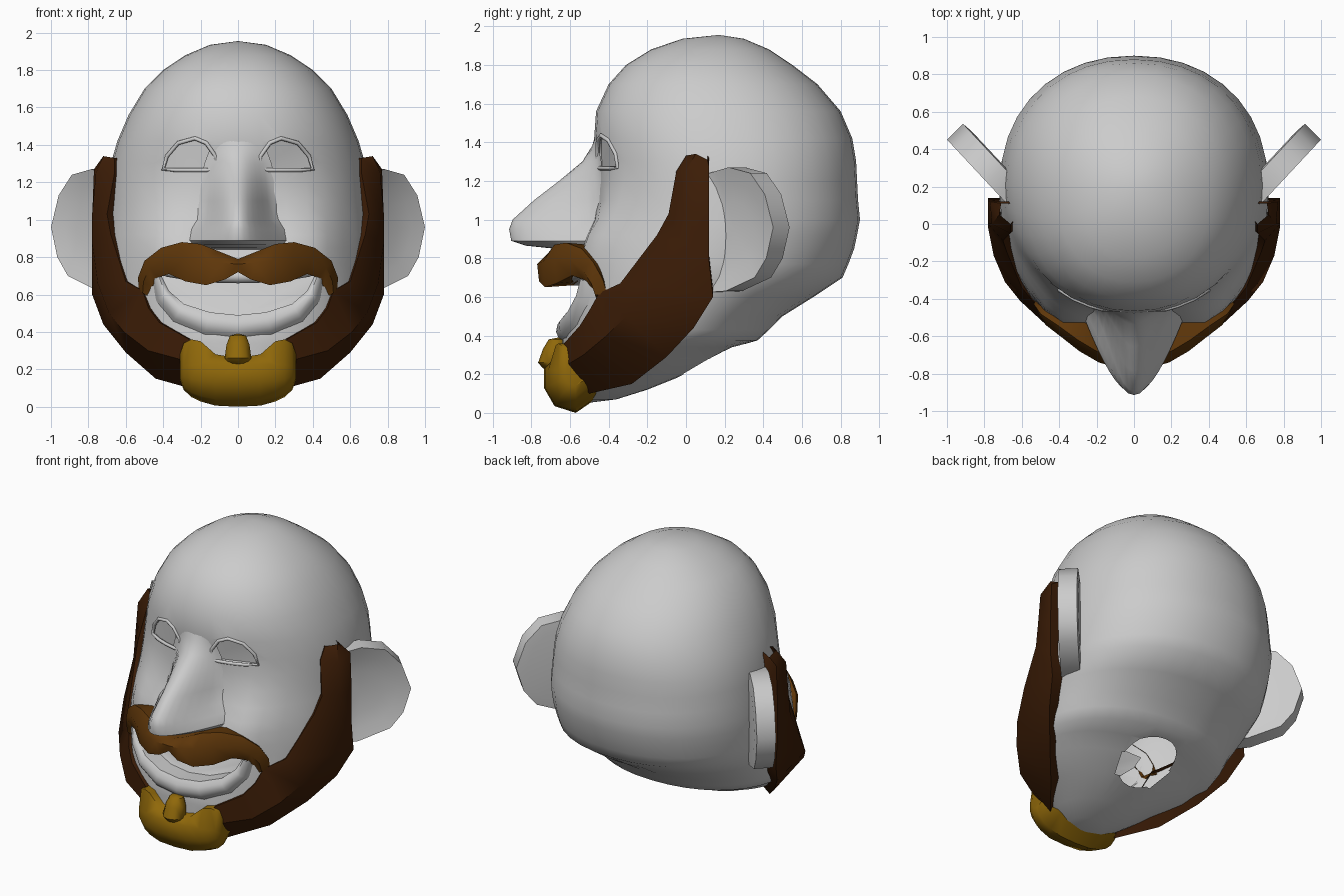
import bpy
import bmesh
import math
from mathutils import Vector

cube = bpy.data.objects.get("Cube")
if cube:
    bpy.data.objects.remove(cube, do_unlink=True)


def material(name, rgb):
    mat = bpy.data.materials.new(name)
    mat.use_nodes = True
    mat.diffuse_color = (*rgb, 1)
    mat.node_tree.nodes["Principled BSDF"].inputs["Base Color"].default_value = (*rgb, 1)
    return mat


SKIN = material("pale grey skin", (0.6, 0.6, 0.6))
DARK = material("dark brown hair", (0.045, 0.012, 0.002))
BROWN = material("brown hair", (0.115, 0.038, 0.003))
GOLD = material("golden hair", (0.28, 0.14, 0.003))
parts = []


def finish(name, bm, mat=None, mirror=False):
    """Turn a bmesh into a linked object, mirrored across x if asked."""
    bmesh.ops.remove_doubles(bm, verts=bm.verts, dist=.0002)
    bmesh.ops.recalc_face_normals(bm, faces=bm.faces)
    mesh = bpy.data.meshes.new(name)
    bm.to_mesh(mesh)
    bm.free()
    obj = bpy.data.objects.new(name, mesh)
    bpy.context.collection.objects.link(obj)
    if mat:
        mesh.materials.append(mat)
        parts.append(obj)
    if mirror:
        mod = obj.modifiers.new("Mirror", "MIRROR")
        mod.use_clip = True
    return obj


def loft(name, rows, mat, closed=False, mirror=False, poles=None):
    """Skin a list of equally long point rows."""
    bm = bmesh.new()
    grid = [[bm.verts.new(p) for p in row] for row in rows]
    count = len(grid[0])
    for a, b in zip(grid, grid[1:]):
        for i in range(count if closed else count - 1):
            j = (i + 1) % count
            bm.faces.new((a[i], a[j], b[j], b[i]))
    for point, row in zip(poles or (), (grid[0], grid[-1])):
        tip = bm.verts.new(point)
        for i in range(count):
            bm.faces.new((tip, row[i], row[(i + 1) % count]))
    return finish(name, bm, mat, mirror)


def baked(obj):
    """Evaluated mesh of an object with its modifiers or bevel."""
    graph = bpy.context.evaluated_depsgraph_get()
    return bpy.data.meshes.new_from_object(obj.evaluated_get(graph))


def tube(name, points, radius, mat, cyclic=False):
    curve = bpy.data.curves.new(name, "CURVE")
    curve.dimensions = "3D"
    curve.bevel_depth = radius
    curve.bevel_resolution = 2
    curve.use_fill_caps = True
    spline = curve.splines.new("POLY")
    spline.points.add(len(points) - 1)
    for target, p in zip(spline.points, points):
        target.co = (*p, 1)
    spline.use_cyclic_u = cyclic
    temp = bpy.data.objects.new(name + " path", curve)
    bpy.context.collection.objects.link(temp)
    mesh = baked(temp)
    bpy.data.objects.remove(temp)
    obj = bpy.data.objects.new(name, mesh)
    bpy.context.collection.objects.link(obj)
    mesh.materials.clear()
    mesh.materials.append(mat)
    parts.append(obj)


# Head sections: height, front y, back y, half width
HEAD = [(1.935, -.02, .3, .15), (1.88, -.18, .43, .28), (1.8, -.31, .55, .4),
        (1.7, -.4, .68, .5), (1.56, -.465, .8, .585), (1.42, -.475, .86, .645),
        (1.3, -.46, .88, .68), (1.2, -.46, .885, .695), (1.1, -.465, .89, .705),
        (1, -.48, .9, .715), (.92, -.51, .885, .72), (.85, -.54, .87, .72),
        (.77, -.575, .84, .72), (.7, -.6, .81, .715), (.6, -.62, .66, .695),
        (.5, -.63, .5, .67), (.43, -.63, .43, .655), (.375, -.64, .37, .63), (.34, -.64, .25, .59),
        (.28, -.64, .14, .53), (.2, -.64, 0, .38), (.12, -.62, -.2, .25), (.07, -.61, -.36, .13)]
POWER = 2.15


def cheek(x, z):
    """Forward swelling of the cheeks."""
    return .085 * math.exp(-((abs(x) - .41) / .16) ** 2 - ((z - .9) / .19) ** 2)


def surface(x, z):
    """Front y of the head at a given x and z."""
    for a, b in zip(HEAD, HEAD[1:]):
        if a[0] >= z >= b[0]:
            t = (a[0] - z) / (a[0] - b[0])
            f, k, w = (p + (q - p) * t for p, q in zip(a[1:], b[1:]))
            bow = max(0, 1 - abs(x / w) ** POWER) ** (1 / POWER)
            return (f + k) / 2 - (k - f) / 2 * bow - cheek(x, z)


def section(z, front, back, half, count=36):
    row = []
    for i in range(count):
        a = math.tau * i / count
        s, c = (math.copysign(abs(v) ** (2 / POWER), v) for v in (math.sin(a), math.cos(a)))
        y = (front + back) / 2 - (back - front) / 2 * c
        row.append((half * s, y - (cheek(half * s, z) if c > 0 else 0), z))
    return row


head = loft("head", [section(*r) for r in HEAD], SKIN, closed=True,
            poles=((0, .17, 1.955), (0, -.52, .05)))


def front_cutter(name, outline, depth):
    """Prism from in front of the face to a set depth below its surface."""
    bm = bmesh.new()
    near = [bm.verts.new((x, -1, z)) for x, z in outline]
    far = [bm.verts.new((x, surface(x, z) + depth, z)) for x, z in outline]
    bm.faces.new(near)
    bm.faces.new(far)
    for i in range(len(near)):
        j = (i + 1) % len(near)
        bm.faces.new((near[i], near[j], far[j], far[i]))
    bmesh.ops.triangulate(bm, faces=bm.faces)
    return finish(name, bm)


# Eye sockets, mouth and neck opening
EYE = [(.11, 1.27), (.12, 1.34), (.17, 1.41), (.23, 1.435), (.32, 1.41), (.38, 1.34),
       (.4, 1.27), (.33, 1.265), (.25, 1.265), (.17, 1.265)]
SMILE = [(0, .49), (.15, .505), (.29, .55), (.37, .62), (.41, .7), (.2, .68), (0, .66)]
cutters = [front_cutter("mouth cutter", SMILE + [(-x, z) for x, z in SMILE[-2:0:-1]], .1)]
for side, label in ((1, "left"), (-1, "right")):
    outline = [(side * x, z) for x, z in EYE]
    cutters.append(front_cutter(label + " eye cutter", outline, .02))
    tube(label + " eyelid", [(x, surface(x, z), z) for x, z in outline], .011, SKIN, True)

NECK, NECK_Y = .18, .13
bm = bmesh.new()
bmesh.ops.create_cone(bm, cap_ends=True, segments=20, radius1=NECK, radius2=NECK, depth=.8)
bmesh.ops.translate(bm, verts=bm.verts, vec=(0, NECK_Y, .2))
cutters.append(finish("neck cutter", bm))
for cutter in cutters:
    cutter.hide_render = True
    mod = head.modifiers.new(cutter.name, "BOOLEAN")
    mod.operation = "DIFFERENCE"
    mod.solver = "EXACT"
    mod.object = cutter
mesh = baked(head)
head.modifiers.clear()
head.data = mesh
for cutter in cutters:
    bpy.data.objects.remove(cutter)

# Leave the neck as an open hole into the hollow head
bm = bmesh.new()
bm.from_mesh(mesh)
inside = [f for f in bm.faces if f.calc_center_median().z < .7
          and (f.calc_center_median() - Vector((0, NECK_Y, 0))).xy.length < NECK * .992]
bmesh.ops.delete(bm, geom=inside, context="FACES")
bm.to_mesh(mesh)
bm.free()

# Lips: a swelling band round the smile, and a thin upper lip
LIP = [(.46, .68), (.44, .56), (.35, .45), (.18, .38), (0, .36)]
rows = []
for (xi, zi), (xo, zo) in zip(SMILE[4::-1], LIP):
    row = []
    for t, out in ((0, -.06), (0, .01), (.25, .035), (.55, .04), (.8, .02), (1, -.01)):
        x, z = xi + (xo - xi) * t, zi + (zo - zi) * t
        row.append((x, surface(x, z) - out, z))
    rows.append(row)
loft("lower_lip", rows, SKIN, mirror=True)
upper = [(.38, .73), (.2, .7), (0, .695)]
tube("upper_lip", [(x, surface(x, z) - .01, z) for x, z in upper + [(-x, z) for x, z in upper[1::-1]]],
     .035, SKIN)

# Nose sections: height, half width, projection from the face, sharpness
NOSE = [(1.45, .12, -.005, 2), (1.38, .15, .02, 2), (1.3, .18, .08, 2), (1.2, .2, .2, 2),
        (1.1, .21, .325, 1.8), (1, .22, .42, 1.5), (.95, .25, .42, 1.2), (.89, .26, .385, .95),
        (.865, .24, .3, .95), (.85, .2, .15, 1), (.84, .18, -.02, 1)]
rows = []
for z, w, out, power in NOSE:
    row = []
    for i in range(-8, 9):
        x = w * i / 8
        bump = max(0, math.cos(math.pi * i / 16)) ** power
        row.append((x, surface(x, z) + .004 - out * bump, z))
    rows.append(row)
loft("nose", rows, SKIN)

# Ears: slabs swept back at an angle, with a shallow bowl on the front
EAR = [(-.1, 1.22), (.03, 1.25), (.12, 1.27), (.27, 1.24), (.37, 1.13), (.428, .96),
       (.38, .8), (.3, .7), (.1, .63), (-.1, .62)]


def ear_ring(scale, depth):
    """Ear outline shrunk about its middle and pushed to a depth."""
    ring = []
    for u, z in EAR:
        u, z = .12 + (u - .12) * scale, .95 + (z - .95) * scale
        ring.append((.7 + .7 * u - depth, .13 + .75 * u + depth, z))
    return ring


loft("ears", [ear_ring(.45, .025), ear_ring(.75, .015), ear_ring(1, 0), ear_ring(1, .085),
              ear_ring(.8, .09)], SKIN, closed=True, mirror=True,
     poles=(ear_ring(0, .03)[0], ear_ring(0, .09)[0]))

# Full beard: front edge, ridge and rear edge of each section
BEARD = [((.66, 0, 1.33), (.72, .05, 1.34), (.71, .11, 1.31)),
         ((.66, -.05, 1.25), (.76, 0, 1.25), (.77, .12, 1.27)),
         ((.7, -.09, 1.03), (.78, 0, 1.03), (.78, .12, 1)),
         ((.68, -.15, .92), (.78, -.02, .88), (.78, .12, .78)),
         ((.6, -.34, .67), (.75, -.17, .66), (.78, .14, .6)),
         ((.51, -.45, .62), (.69, -.31, .5), (.72, .04, .44)),
         ((.48, -.5, .53), (.61, -.41, .4), (.6, -.1, .29)),
         ((.42, -.55, .45), (.48, -.53, .3), (.44, -.28, .15)),
         ((.26, -.63, .36), (.26, -.63, .24), (.26, -.5, .1))]
rows = []
for a, b, c in BEARD:
    rows.append([(a[0] * .95, a[1] + .04, a[2]), a, b, c, (c[0] * .86, c[1], c[2] + .05)])
loft("beard", rows, DARK, mirror=True)

# Moustache: upper edge x z, lower edge x z, front y
MOUSTACHE = [(0, .79, 0, .72, -.75), (.1, .83, .07, .68, -.76), (.2, .87, .17, .65, -.73),
             (.3, .88, .28, .67, -.67), (.41, .85, .37, .71, -.59), (.5, .78, .43, .69, -.53),
             (.535, .69, .46, .64, -.48), (.53, .62, .48, .59, -.46)]
rows = []
for xt, zt, xb, zb, y in MOUSTACHE:
    rows.append([(xt * .95, surface(xt * .95, zt) + .015, zt - .01), (xt, y + .05, zt),
                 (xt * .6 + xb * .4, y - .01, zt * .6 + zb * .4), (xb, y, zb),
                 (xb * .95, surface(xb * .95, zb) + .015, zb + .01)])
rows.append([(.49, -.42, .62)] * 5)
loft("moustache", rows, BROWN, mirror=True)

# Goatee: x, fullness and top height of each section
CHIN = [(-.165, .23), (-.165, .13), (-.11, .035), (0, 0), (.13, .09)]
rows = []
for x, full, top in ((0, 1, .26), (.12, .97, .28), (.2, .86, .35), (.25, .74, .36),
                     (.29, .55, .34), (.31, .3, .28)):
    rows.append([(x, -.5, top), (x, -.57 - .12 * full, top)]
                + [(x, -.57 + y * full, .2 + (z - .2) * full) for y, z in CHIN])
rows.append([(.29, -.5, .22)] * 7)
loft("goatee", rows, GOLD, mirror=True)

# Tuft under the lip
rows = [[(r * math.sin(a), y - r * math.cos(a), z) for a in [math.tau * i / 10 for i in range(10)]]
        for z, r, y in ((.38, .045, -.665), (.33, .065, -.675), (.26, .075, -.69), (.23, .05, -.69))]
loft("lip_tuft", rows, GOLD, closed=True, poles=((0, -.66, .39), (0, -.69, .22)))

# Smooth shading with sharp creases kept
bpy.ops.object.select_all(action="DESELECT")
for obj in parts:
    obj.select_set(True)
bpy.context.view_layer.objects.active = head
bpy.ops.object.shade_smooth_by_angle(angle=math.radians(50))
